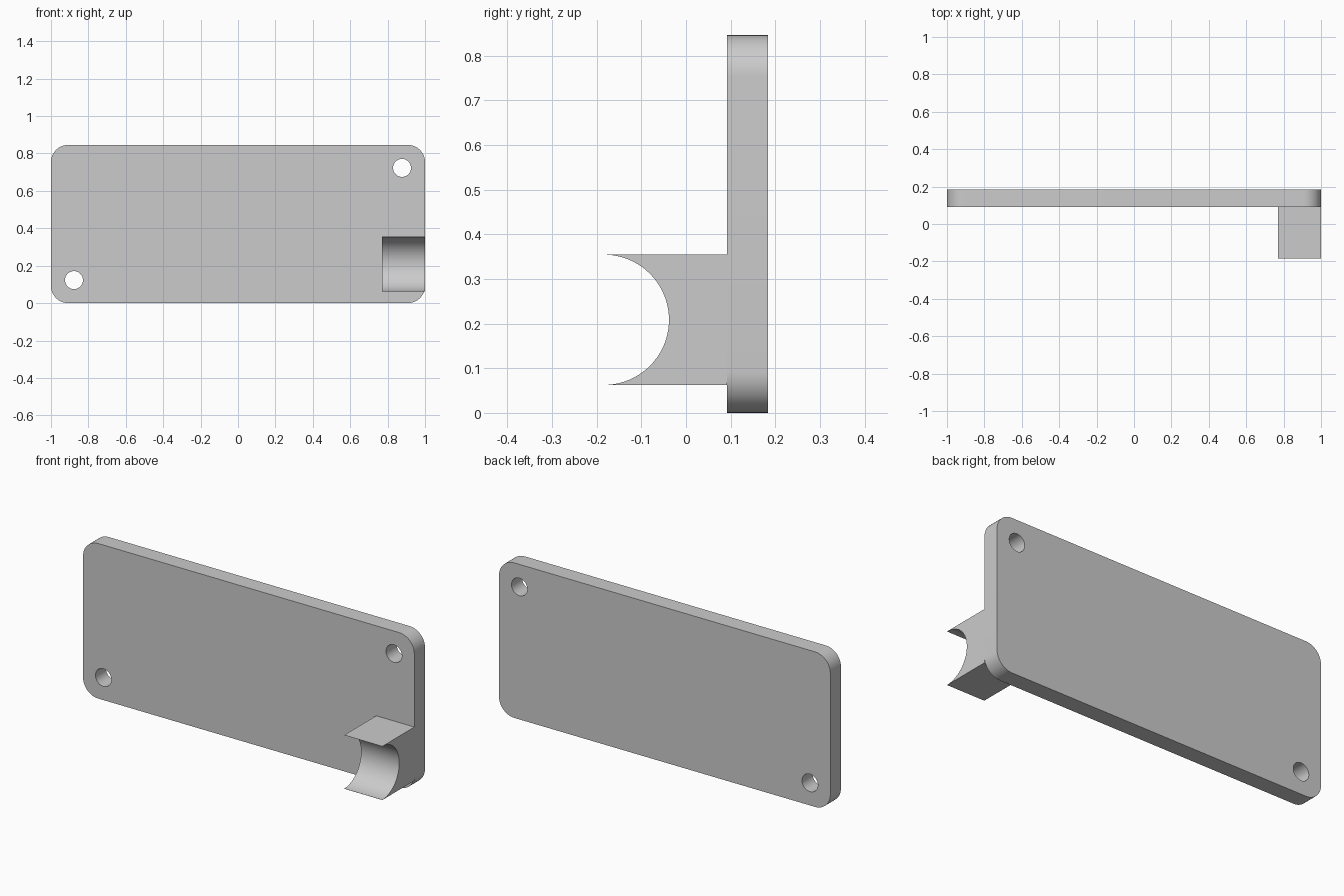
import bpy
import bmesh
from math import cos, sin, pi
from mathutils import Matrix

cube = bpy.data.objects.get("Cube")
if cube:
    bpy.data.objects.remove(cube, do_unlink=True)

# Single grey material
grey = bpy.data.materials.new("plain_grey")
grey.use_nodes = True
grey.diffuse_color = (0.6, 0.6, 0.6, 1)
grey.node_tree.nodes["Principled BSDF"].inputs["Base Color"].default_value = (0.6, 0.6, 0.6, 1)


def arc(cx, cy, r, start, end, steps):
    """Points along an arc, both ends included."""
    angles = [start + (end - start) * i / steps for i in range(steps + 1)]
    return [(cx + r * cos(a), cy + r * sin(a)) for a in angles]


def prism(name, loops, depth, matrix):
    """Extrude a filled outline; further loops become holes."""
    curve = bpy.data.curves.new(name + "_profile", "CURVE")
    curve.dimensions = "2D"
    curve.fill_mode = "BOTH"
    curve.extrude = depth / 2
    for loop in loops:
        spline = curve.splines.new("POLY")
        spline.points.add(len(loop) - 1)
        for point, (x, y) in zip(spline.points, loop):
            point.co = (x, y, 0, 1)
        spline.use_cyclic_u = True
    helper = bpy.data.objects.new(name + "_helper", curve)
    bpy.context.collection.objects.link(helper)
    bpy.context.view_layer.update()
    mesh = bpy.data.meshes.new_from_object(helper.evaluated_get(bpy.context.evaluated_depsgraph_get()))
    bpy.data.objects.remove(helper, do_unlink=True)
    bpy.data.curves.remove(curve)

    # Weld caps to walls and orient the faces outward
    bm = bmesh.new()
    bm.from_mesh(mesh)
    bmesh.ops.remove_doubles(bm, verts=bm.verts, dist=0.0001)
    bmesh.ops.recalc_face_normals(bm, faces=bm.faces)
    bm.to_mesh(mesh)
    bm.free()
    mesh.transform(matrix)
    mesh.materials.clear()
    mesh.materials.append(grey)

    obj = bpy.data.objects.new(name, mesh)
    bpy.context.collection.objects.link(obj)
    bpy.ops.object.select_all(action="DESELECT")
    obj.select_set(True)
    bpy.context.view_layer.objects.active = obj
    bpy.ops.object.shade_smooth_by_angle(angle=pi / 6)
    return obj


# Plate with rounded corners and two screw holes on a diagonal
height, thick, corner, front = 0.846, 0.092, 0.092, 0.092
outline = []
for i, (sx, top) in enumerate([(1, 1), (-1, 1), (-1, 0), (1, 0)]):
    cz = height - corner if top else corner
    outline += arc(sx * (1 - corner), cz, corner, i * pi / 2, (i + 1) * pi / 2, 12)
holes = [arc(s * 0.877, height / 2 + s * 0.3, 0.048, 0, 2 * pi, 40)[:-1] for s in (1, -1)]
prism("plate", [outline] + holes, thick,
      Matrix.Translation((0, front + thick / 2, 0)) @ Matrix.Rotation(pi / 2, 4, "X"))

# Cradle: block with a half-round channel facing forward
low, high, tip, left, right = 0.062, 0.355, -0.184, 0.77, 1.0
mid = (low + high) / 2
channel = arc(tip, mid, (high - low) / 2 - 0.0006, pi / 2, -pi / 2, 40)
profile = [(tip, low), (front, low), (front, high), (tip, high)] + channel
# Profile axes map to y and z, extrusion to x
axes = Matrix(((0, 0, 1, 0), (1, 0, 0, 0), (0, 1, 0, 0), (0, 0, 0, 1)))
prism("cradle", [profile], right - left,
      Matrix.Translation(((left + right) / 2, 0, 0)) @ axes)
